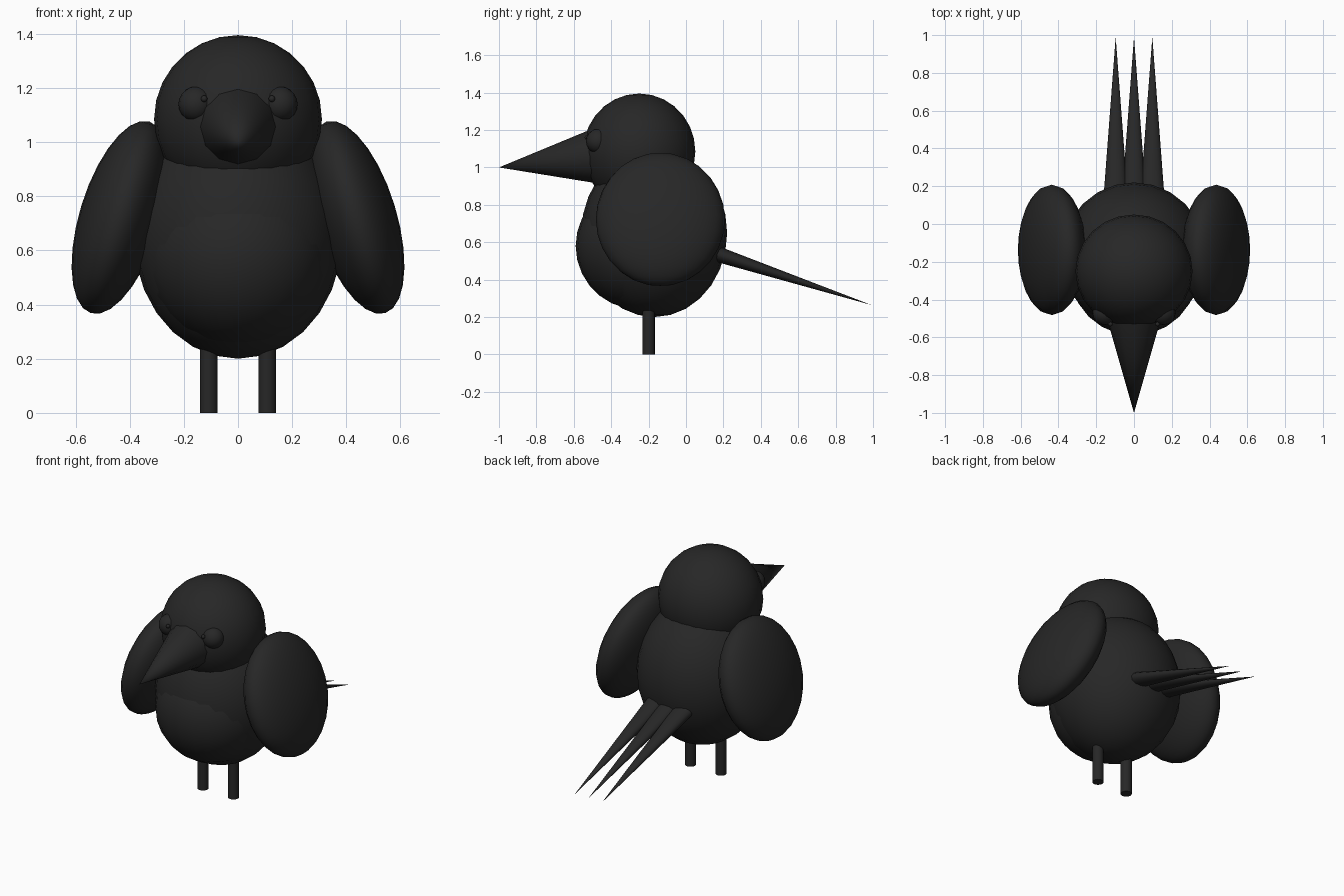
import bpy
import math
from mathutils import Vector

cube = bpy.data.objects.get("Cube")
if cube:
    bpy.data.objects.remove(cube, do_unlink=True)

# Single matte charcoal colour
charcoal = bpy.data.materials.new("charcoal")
charcoal.use_nodes = True
COLOUR = (0.02, 0.02, 0.02, 1)
charcoal.diffuse_color = COLOUR
shader = next(n for n in charcoal.node_tree.nodes if n.type == 'BSDF_PRINCIPLED')
shader.inputs["Base Color"].default_value = COLOUR


def finish(name):
    """Name, colour and smooth the newly added part."""
    part = bpy.context.object
    part.name = name
    part.data.materials.append(charcoal)
    bpy.ops.object.shade_smooth_by_angle(angle=math.radians(35))
    return part


def ellipsoid(name, centre, radii, tilt=0, segments=24, rings=14):
    bpy.ops.mesh.primitive_uv_sphere_add(
        segments=segments, ring_count=rings, location=centre, rotation=(0, tilt, 0))
    bpy.context.object.scale = radii
    return finish(name)


def spike(name, base, tip, width, height, sides=12):
    """Cone from base to tip with an elliptical base."""
    base, tip = Vector(base), Vector(tip)
    axis = tip - base
    bpy.ops.mesh.primitive_cone_add(vertices=sides, radius1=1, depth=axis.length,
                                    location=(base + tip) / 2)
    part = bpy.context.object
    part.rotation_euler = (math.atan2(-axis.y, axis.z), 0, 0)
    part.scale = (width, height, 1)
    return finish(name)


# Body, belly and head
ellipsoid("body", (0, -0.17, 0.65), (0.385, 0.39, 0.45))
ellipsoid("belly", (0, -0.25, 0.58), (0.34, 0.34, 0.34))
ellipsoid("head", (0, -0.25, 1.085), (0.31, 0.30, 0.31))

# Beak, pointing slightly down
spike("beak", (0, -0.51, 1.057), (0, -1.0, 1.0), 0.14, 0.14)

# Paired parts
for side, s in (("left", 1), ("right", -1)):
    ellipsoid(side + "_wing", (s * 0.435, -0.137, 0.722), (0.15, 0.345, 0.37),
              tilt=-s * math.radians(17))
    ellipsoid(side + "_eye", (s * 0.155, -0.47, 1.14), (0.065, 0.065, 0.065),
              segments=16, rings=10)
    ellipsoid(side + "_pupil", (s * 0.125, -0.53, 1.16), (0.012, 0.012, 0.012),
              segments=12, rings=8)
    bpy.ops.mesh.primitive_cylinder_add(vertices=16, radius=0.033, depth=0.28,
                                        location=(s * 0.108, -0.2, 0.14))
    finish(side + "_leg")

# Three pointed tail feathers
for label, x in (("left", 0.097), ("middle", 0), ("right", -0.097)):
    spike(label + "_tail_feather", (x, 0.16, 0.539), (x, 0.99, 0.265), 0.063, 0.042)
